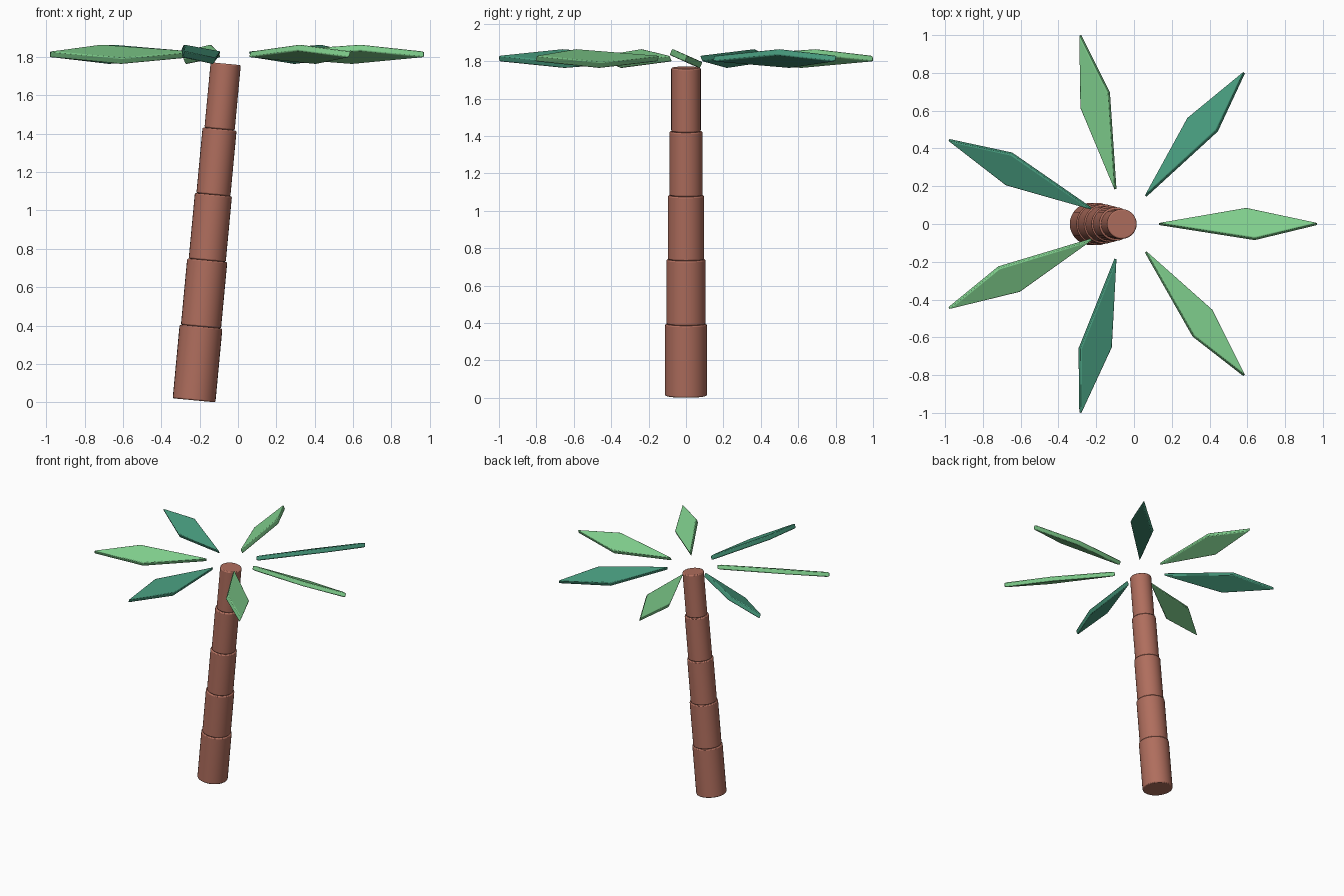
import bpy, bmesh, math
from mathutils import Matrix, Vector

cube = bpy.data.objects.get("Cube")
if cube:
    bpy.data.objects.remove(cube, do_unlink=True)


def material(name, rgb):
    m = bpy.data.materials.new(name)
    m.use_nodes = True
    m.diffuse_color = (*rgb, 1)
    m.node_tree.nodes["Principled BSDF"].inputs["Base Color"].default_value = (*rgb, 1)
    return m


bark = material("bark_brown", (0.43, 0.155, 0.11))
light_green = material("light_green", (0.215, 0.62, 0.265))
dark_green = material("dark_green", (0.063, 0.325, 0.205))


def finish(bm, name, mat, matrix, bevel):
    """Turn a bmesh into a placed object with softened edges."""
    bmesh.ops.recalc_face_normals(bm, faces=bm.faces)
    mesh = bpy.data.meshes.new(name)
    bm.to_mesh(mesh)
    bm.free()
    mesh.materials.append(mat)
    obj = bpy.data.objects.new(name, mesh)
    bpy.context.collection.objects.link(obj)
    obj.matrix_world = matrix
    mod = obj.modifiers.new("soft_edges", "BEVEL")
    mod.width = bevel
    mod.segments = 2
    mod.limit_method = "ANGLE"
    mod.angle_limit = math.radians(35)
    bpy.ops.object.select_all(action="DESELECT")
    obj.select_set(True)
    bpy.context.view_layer.objects.active = obj
    bpy.ops.object.shade_smooth_by_angle(angle=math.radians(35))
    return obj


# Leaning trunk: stacked cylinders that get thinner upwards
base, top = Vector((-0.229, 0, 0.0105)), Vector((-0.064, 0, 1.765))
axis = (top - base).normalized()
lean = axis.to_track_quat("Z", "Y").to_matrix().to_4x4()
joints = [0, 0.219, 0.416, 0.611, 0.806, 1]
radii = [0.112, 0.105, 0.097, 0.089, 0.079]
for i, r in enumerate(radii):
    a, b = base.lerp(top, joints[i]), base.lerp(top, joints[i + 1])
    bm = bmesh.new()
    bmesh.ops.create_cone(bm, cap_ends=True, segments=32, radius1=r, radius2=r,
                          depth=(b - a).length)
    finish(bm, f"trunk_segment_{i + 1}", bark,
           Matrix.Translation((a + b) / 2) @ lean, 0.007)

# Ring of thin diamond leaves, each rolled about its own length
COUNT, THICK, ROLL = 7, 0.036, math.radians(-24)
outline = [(0.186, 0), (0.695, -0.088), (1.028, 0), (0.65, 0.088)]
for i in range(COUNT):
    bm = bmesh.new()
    face = bm.faces.new([bm.verts.new((x, y, -THICK / 2)) for x, y in outline])
    ext = bmesh.ops.extrude_face_region(bm, geom=[face])
    up = [v for v in ext["geom"] if isinstance(v, bmesh.types.BMVert)]
    bmesh.ops.translate(bm, verts=up, vec=(0, 0, THICK))
    place = (Matrix.Translation((-0.056, 0, 1.814))
             @ Matrix.Rotation(math.tau * i / COUNT, 4, "Z")
             @ Matrix.Rotation(ROLL, 4, "X"))
    finish(bm, f"leaf_{i + 1}", dark_green if i % 2 else light_green, place, 0.006)
